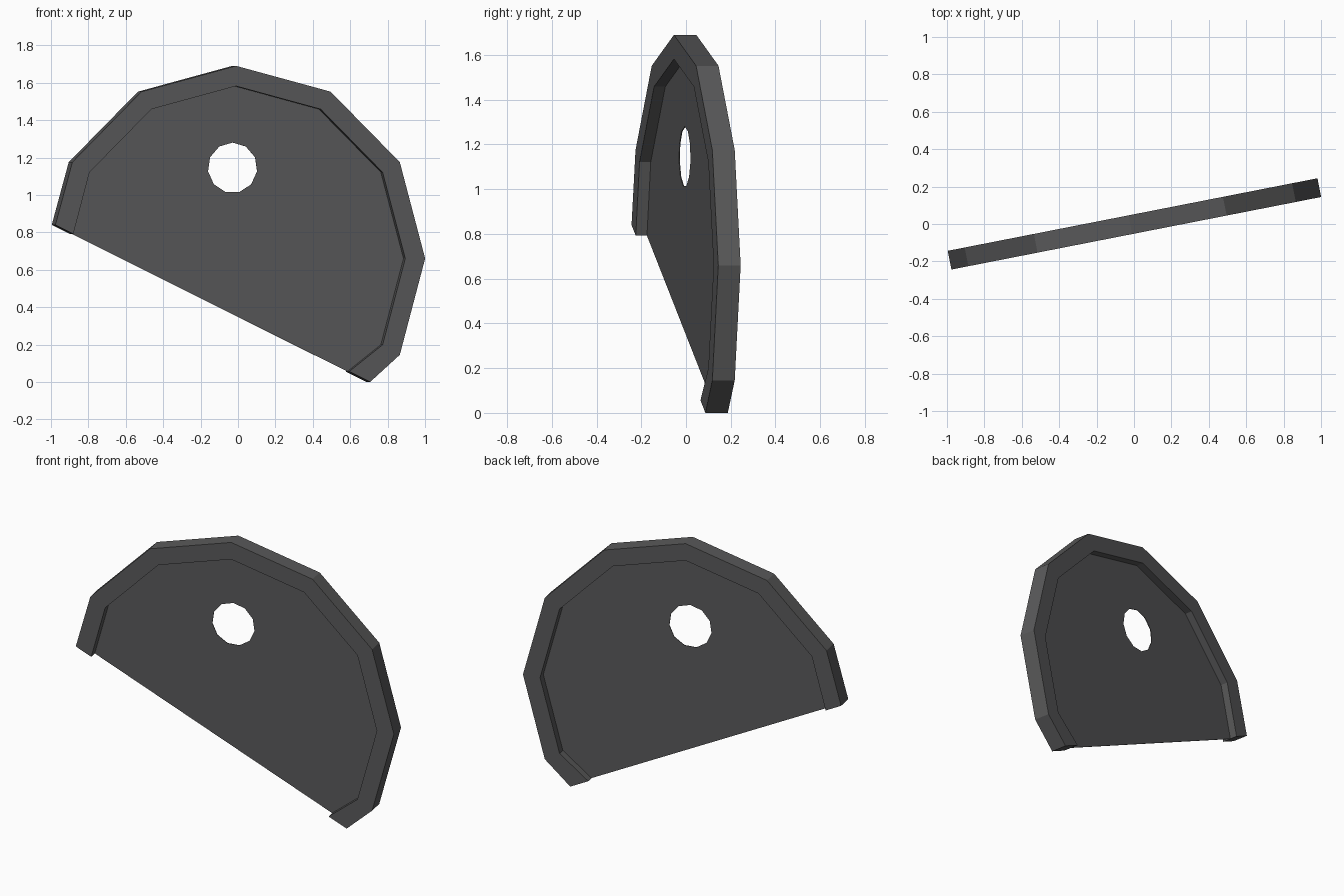
import bpy, bmesh
from math import cos, sin, radians
from mathutils import Matrix

cube = bpy.data.objects.get("Cube")
if cube:
    bpy.data.objects.remove(cube, do_unlink=True)

YAW = radians(11.1)
CX, CZ = -0.02, 0.66          # centre of the arc
HALF = 0.051                  # half the rim thickness

grey = bpy.data.materials.new("dark grey")
grey.use_nodes = True
grey.diffuse_color = (0.1, 0.1, 0.102, 1)
bsdf = grey.node_tree.nodes["Principled BSDF"]
bsdf.inputs["Base Color"].default_value = grey.diffuse_color
bsdf.inputs["Roughness"].default_value = 0.7


def arc(radius, left_end, right_end):
    """Faceted arc from the left cut to the right cut, in plate coordinates."""
    pts = [(radius * cos(radians(a)), radius * sin(radians(a))) for a in range(150, -31, -30)]
    ends = [((x - CX) / cos(YAW), z - CZ) for x, z in (left_end, right_end)]
    return [ends[0]] + pts + [ends[1]]


def finish(bm, name):
    bmesh.ops.recalc_face_normals(bm, faces=bm.faces)
    mesh = bpy.data.meshes.new(name)
    bm.to_mesh(mesh)
    bm.free()
    mesh.materials.append(grey)
    obj = bpy.data.objects.new(name, mesh)
    obj.matrix_world = Matrix.Translation((CX, 0, CZ)) @ Matrix.Rotation(YAW, 4, "Z")
    # the plate passes through the world centre
    obj.location.y = CX * sin(YAW) / cos(YAW)
    bpy.context.collection.objects.link(obj)


outer = arc(1.03, (-0.986, 0.84), (0.697, 0.0))
inner = arc(0.922, (-0.89, 0.792), (0.585, 0.056))

# Thick rim: a rectangular section swept along the arc
bm = bmesh.new()
rings = []
for o, i in zip(outer, inner):
    rings.append([bm.verts.new((p[0], y, p[1])) for p, y in
                  ((o, -HALF), (o, HALF), (i, HALF), (i, -HALF))])
for a, b in zip(rings, rings[1:]):
    for k in range(4):
        bm.faces.new((a[k], a[k - 1], b[k - 1], b[k]))
bm.faces.new(rings[0])
bm.faces.new(rings[-1])
finish(bm, "rim")

# Thin centre panel with a round hole
bm = bmesh.new()
SIDES, R = 11, 0.135
hole = [(-0.009 + R * sin(radians(360 * k / SIDES)), 0.485 + R * cos(radians(360 * k / SIDES)))
        for k in range(SIDES)]
edges = []
for loop in (inner, hole):
    vs = [bm.verts.new((x, 0, z)) for x, z in loop]
    edges += [bm.edges.new((vs[k - 1], vs[k])) for k in range(len(vs))]
bmesh.ops.triangle_fill(bm, edges=edges, use_beauty=True, use_dissolve=False, normal=(0, -1, 0))
geom = bmesh.ops.extrude_face_region(bm, geom=bm.faces[:], use_keep_orig=True)["geom"]
bmesh.ops.translate(bm, vec=(0, 0.004, 0), verts=[g for g in geom if isinstance(g, bmesh.types.BMVert)])
finish(bm, "panel")
